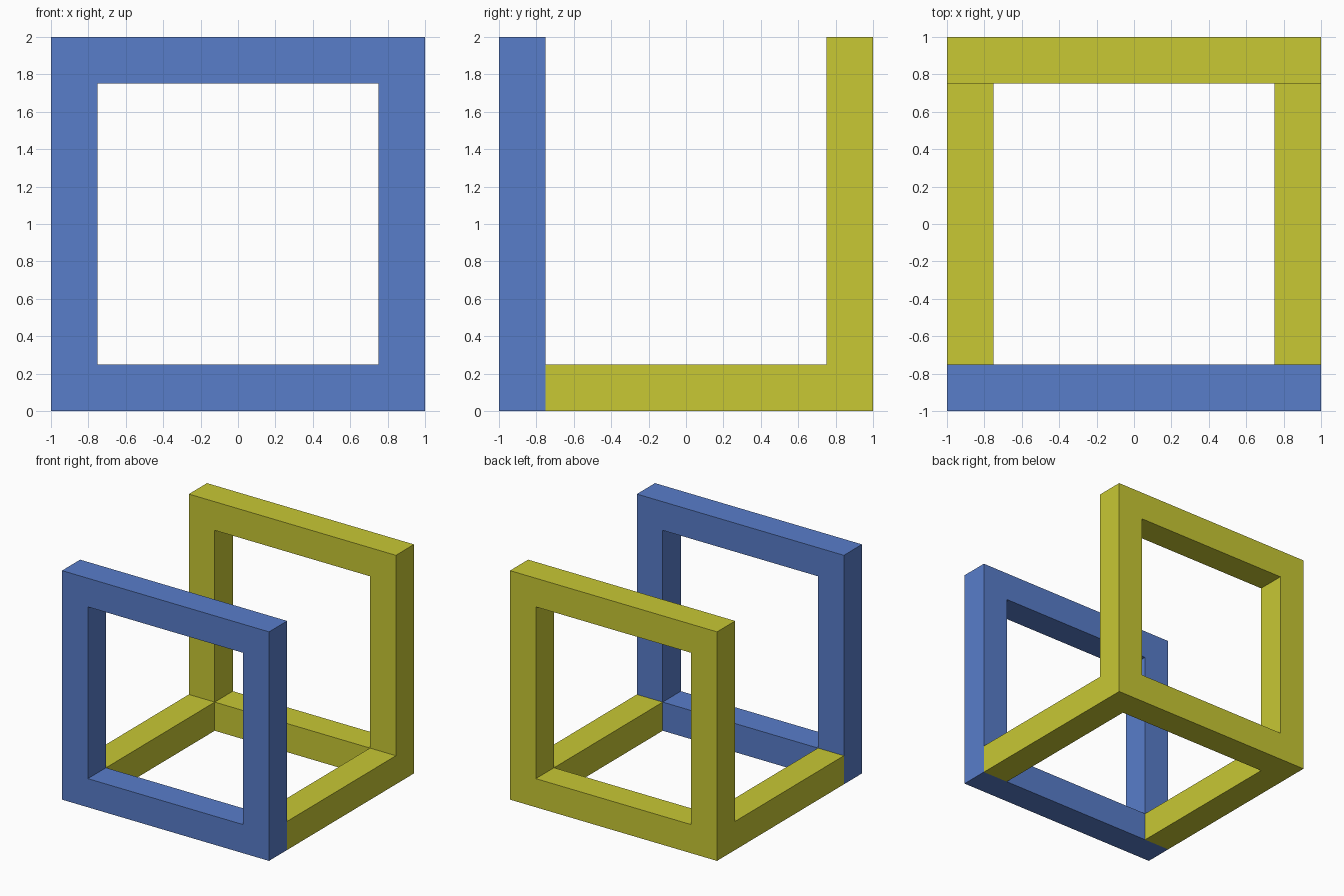
import bpy, bmesh

if "Cube" in bpy.data.objects:
    bpy.data.objects.remove(bpy.data.objects["Cube"])

SIZE, BAR = 2.0, 0.25
HALF = SIZE / 2


def material(name, color):
    m = bpy.data.materials.new(name)
    m.diffuse_color = (*color, 1)
    m.use_nodes = True
    m.node_tree.nodes["Principled BSDF"].inputs["Base Color"].default_value = m.diffuse_color
    return m


blue = material("blue", (0.098, 0.205, 0.59))
yellow = material("yellow", (0.578, 0.578, 0.034))


def finish(name, bm, mat):
    bmesh.ops.recalc_face_normals(bm, faces=bm.faces)
    mesh = bpy.data.meshes.new(name)
    bm.to_mesh(mesh)
    bm.free()
    mesh.materials.append(mat)
    bpy.context.collection.objects.link(bpy.data.objects.new(name, mesh))


def square_frame(name, y0, y1, mat):
    """Upright square ring extruded from y0 to y1."""
    bm = bmesh.new()

    def loop(r, y):
        return [bm.verts.new((sx * r, y, HALF + sz * r))
                for sx, sz in ((-1, -1), (1, -1), (1, 1), (-1, 1))]

    inner = HALF - BAR
    loops = [loop(HALF, y0), loop(inner, y0), loop(inner, y1), loop(HALF, y1)]
    for a, b in zip(loops, loops[1:] + loops[:1]):
        for i in range(4):
            j = (i + 1) % 4
            bm.faces.new((a[i], a[j], b[j], b[i]))
    finish(name, bm, mat)


def floor_rail(name, x, mat):
    """Bottom bar joining the two frames."""
    bm = bmesh.new()
    bmesh.ops.create_cube(bm, size=1)
    bmesh.ops.scale(bm, vec=(BAR, SIZE - 2 * BAR, BAR), verts=bm.verts)
    bmesh.ops.translate(bm, vec=(x, 0, BAR / 2), verts=bm.verts)
    finish(name, bm, mat)


# upright frames
square_frame("front_frame", -HALF, -HALF + BAR, blue)
square_frame("back_frame", HALF - BAR, HALF, yellow)

# side rails on the ground
for side, label in ((-1, "left"), (1, "right")):
    floor_rail(label + "_rail", side * (HALF - BAR / 2), yellow)
